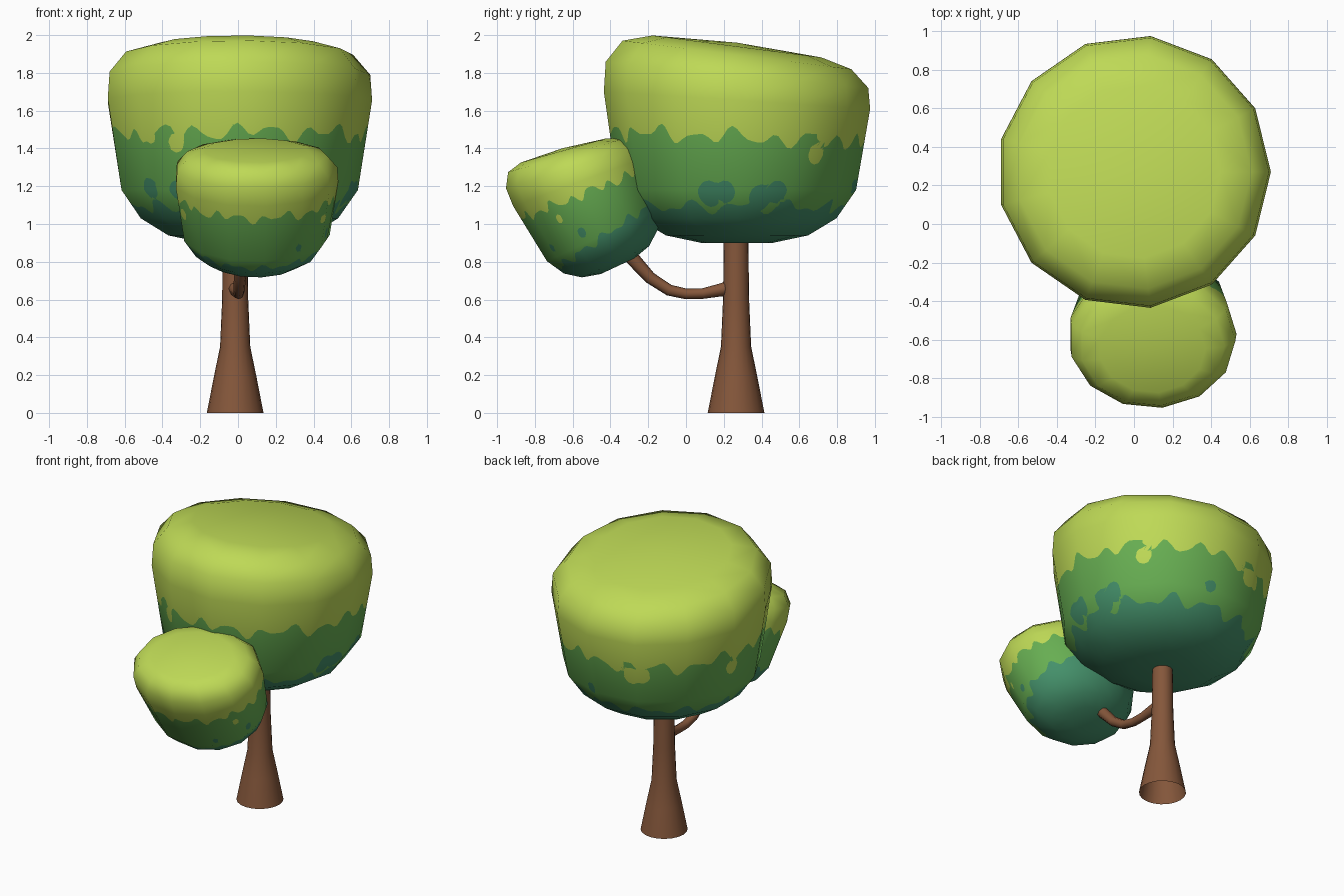
import bpy, bmesh, math
from math import sin, cos, pi, radians, atan2, hypot
from mathutils import Matrix, Vector
from mathutils.bvhtree import BVHTree
from mathutils.interpolate import poly_3d_calc

if "Cube" in bpy.data.objects:
    bpy.data.objects.remove(bpy.data.objects["Cube"])


def material(name, hexcode):
    lin = lambda c: c / 12.92 if c <= 0.04045 else ((c + 0.055) / 1.055) ** 2.4
    m = bpy.data.materials.new(name)
    m.diffuse_color = [lin(int(hexcode[i:i + 2], 16) / 255) for i in (0, 2, 4)] + [1]
    m.use_nodes = True
    m.node_tree.nodes["Principled BSDF"].inputs["Base Color"].default_value = m.diffuse_color
    return m


LIGHT = material("light_leaf", "BED956")
MID = material("mid_leaf", "67AE52")
DEEP = material("deep_leaf", "44906A")
BARK = material("bark", "85573B")


def add_object(name, bm, mats):
    me = bpy.data.meshes.new(name)
    bm.to_mesh(me)
    ob = bpy.data.objects.new(name, me)
    bpy.context.collection.objects.link(ob)
    for m in mats:
        me.materials.append(m)
    return ob


def lathe(profile, sides, cap_bottom=None, cap_top=None):
    """Rings of (radius, height, slope along y), listed from the bottom up."""
    bm = bmesh.new()
    rings = []
    for r, z, slope in profile:
        ring = [(r * cos(2 * pi * i / sides), r * sin(2 * pi * i / sides)) for i in range(sides)]
        rings.append([bm.verts.new((x, y, z + slope * y)) for x, y in ring])
    for a, b in zip(rings, rings[1:]):
        for i in range(sides):
            j = (i + 1) % sides
            bm.faces.new((a[i], a[j], b[j], b[i]))
    for ring, z, flip in ((rings[0], cap_bottom, True), (rings[-1], cap_top, False)):
        if z is not None:
            c = bm.verts.new((0, 0, z))
            for i in range(sides):
                p, q = ring[i], ring[(i + 1) % sides]
                bm.faces.new((q, p, c) if flip else (p, q, c))
    for f in bm.faces:
        f.smooth = True
    bm.normal_update()
    return bm


def cut_along(bm, field):
    """Cut the triangles along the line where the field is zero."""
    val = {v: field(v.co) for v in bm.verts}
    new = []
    for e in list(bm.edges):
        a, b = e.verts
        if val[a] * val[b] < 0:
            t = min(max(val[a] / (val[a] - val[b]), 0.02), 0.98)
            new.append(bmesh.utils.edge_split(e, a, t)[1])
    bmesh.ops.connect_verts(bm, verts=new)
    bmesh.ops.triangulate(bm, faces=[f for f in bm.faces if len(f.verts) > 3])


def spot_field(p, spots):
    th = atan2(p.y, p.x)
    best = -9
    for deg, z, r in spots:
        d = (th - radians(deg) + pi) % (2 * pi) - pi
        best = max(best, r - hypot(0.69 * d, p.z - z))
    return best


CROWN = [(0.19, 0.0, 0), (0.38, 0.04, 0), (0.53, 0.13, 0), (0.635, 0.28, 0),
         (0.71, 0.755, -0.065), (0.70, 0.89, -0.10), (0.61, 0.995, -0.125), (0.45, 1.04, -0.13)]


def crown(name, matrix, light_h, deep_h, deep_rise, light_spots, deep_spots, phase):
    bm = lathe(CROWN, 13, 0.0, 1.06)
    bmesh.ops.triangulate(bm, faces=bm.faces[:])
    bm.normal_update()
    bm.faces.ensure_lookup_table()
    bm.verts.index_update()
    # remember the coarse shape so the fine mesh keeps its soft shading
    tree = BVHTree.FromBMesh(bm)
    coarse = [([v.co.copy() for v in f.verts], [v.normal.copy() for v in f.verts]) for f in bm.faces]

    def light(p):
        t = atan2(p.y, p.x) + phase
        edge = light_h - 0.03 * sin(t - phase) + 0.032 * sin(20 * t) + 0.018 * sin(9 * t + 1) + 0.012 * sin(33 * t)
        return max(p.z - edge, spot_field(p, light_spots))

    def deep(p):
        t = atan2(p.y, p.x) + phase
        edge = deep_h + deep_rise * sin(t - phase) + 0.025 * sin(13 * t) + 0.018 * sin(22 * t + 2)
        return max(edge - p.z, spot_field(p, deep_spots))

    bmesh.ops.subdivide_edges(bm, edges=bm.edges[:], cuts=11, use_grid_fill=True)
    bmesh.ops.triangulate(bm, faces=bm.faces[:])
    cut_along(bm, light)
    cut_along(bm, deep)
    for f in bm.faces:
        c = f.calc_center_median()
        f.material_index = 2 if deep(c) > 0 else 0 if light(c) > 0 else 1
        f.smooth = True
    turn = matrix.to_3x3().inverted().transposed()
    normals = []
    for v in bm.verts:
        loc, _, idx, _ = tree.find_nearest(v.co)
        cos_, nor = coarse[idx]
        n = sum((k * w for k, w in zip(nor, poly_3d_calc(cos_, loc))), Vector())
        normals.append((turn @ n).normalized())
    bm.transform(matrix)
    ob = add_object(name, bm, [LIGHT, MID, DEEP])
    ob.data.normals_split_custom_set_from_vertices(normals)


# main crown: wide, with a sloping top
crown("large_crown", Matrix.Translation((0, 0.27, 0.9)), 0.56, 0.19, 0,
      [(226, 0.56, 0.035), (240, 0.53, 0.052), (40, 0.47, 0.055), (108, 0.47, 0.06),
       (114, 0.475, 0.055), (168, 0.47, 0.055)],
      [(222, 0.29, 0.055), (238, 0.28, 0.05), (-14, 0.26, 0.07), (-6, 0.27, 0.06),
       (12, 0.24, 0.07), (20, 0.27, 0.06), (80, 0.30, 0.04), (-60, 0.27, 0.05)], 0.1)

# side crown: the same shape, smaller and leaning forward
lean = (Matrix.Translation((0.095, 0, 0)) @ Matrix.Rotation(radians(25), 4, 'X')
        @ Matrix.Translation((0, 0, 0.857)) @ Matrix.Diagonal((0.615, 0.52, 0.65, 1)))
crown("small_crown", lean, 0.65, 0.27, 0.08,
      [(-30, 0.55, 0.04), (200, 0.55, 0.05)],
      [(-17, 0.37, 0.045), (-55, 0.36, 0.035), (60, 0.45, 0.06)], 0.6)

# trunk: flared foot, open underneath
bm = lathe([(0.15, 0, 0), (0.113, 0.19, 0), (0.08, 0.35, 0), (0.069, 0.6, 0), (0.064, 1.0, 0)], 20)
bm.transform(Matrix.Translation((-0.015, 0.265, 0)))
add_object("trunk", bm, [BARK])

# branch: a bent tube from the trunk to the small crown
cu = bpy.data.curves.new("branch", 'CURVE')
cu.dimensions = '3D'
cu.bevel_depth = 1.0
cu.bevel_resolution = 2
cu.use_fill_caps = True
path = [(-0.015, 0.25, 0.665, 0.042), (-0.01, 0.18, 0.65, 0.034), (0, 0.09, 0.632, 0.028),
        (0.003, 0, 0.63, 0.028), (0.006, -0.09, 0.65, 0.03), (0.01, -0.19, 0.715, 0.032),
        (0.02, -0.29, 0.825, 0.038), (0.04, -0.36, 0.94, 0.042)]
sp = cu.splines.new('POLY')
sp.points.add(len(path) - 1)
for pt, (x, y, z, r) in zip(sp.points, path):
    pt.co = (x, y, z, 1)
    pt.radius = r
cu.materials.append(BARK)
branch = bpy.data.objects.new("branch", cu)
bpy.context.collection.objects.link(branch)
bpy.context.view_layer.objects.active = branch
branch.select_set(True)
bpy.ops.object.convert(target='MESH')
bpy.ops.object.shade_smooth_by_angle(angle=radians(50))
